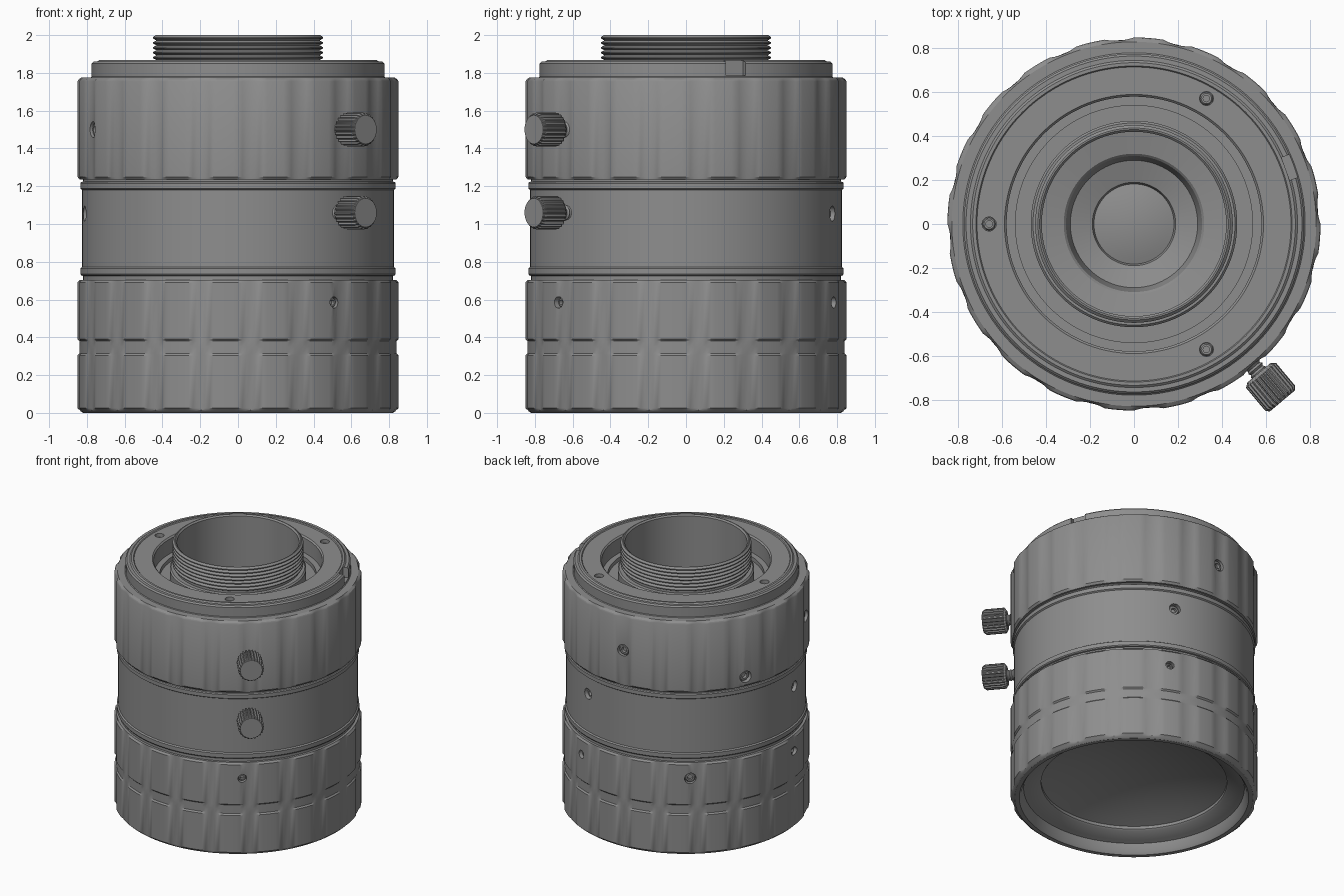
import bpy, bmesh, math
from mathutils import Matrix

if "Cube" in bpy.data.objects:
    bpy.data.objects.remove(bpy.data.objects["Cube"])

TAU = 2 * math.pi

# dark anodised metal
metal = bpy.data.materials.new("dark_metal")
metal.diffuse_color = (0.27, 0.27, 0.27, 1)
metal.use_nodes = True
metal.node_tree.nodes["Principled BSDF"].inputs["Base Color"].default_value = metal.diffuse_color


def lathe(name, profile, seg=192, closed=True, wobble=None, matrix=None):
    """Spin an (r, z) profile about z; wobble(i) trims the radius of points flagged with a third value."""
    bm = bmesh.new()
    rows = []
    for i in range(seg):
        a = TAU * i / seg
        row = []
        for p in profile:
            r = p[0] - (wobble(i) if wobble and len(p) > 2 else 0)
            row.append(bm.verts.new((r * math.cos(a), r * math.sin(a), p[1])))
        rows.append(row)
    n = len(profile)
    for i in range(seg):
        a, b = rows[i], rows[(i + 1) % seg]
        for j in range(n if closed else n - 1):
            k = (j + 1) % n
            bm.faces.new((a[j], b[j], b[k], a[k]))
    bmesh.ops.remove_doubles(bm, verts=bm.verts, dist=1e-5)
    bmesh.ops.recalc_face_normals(bm, faces=bm.faces)
    if matrix:
        bm.transform(matrix)
    return to_object(name, bm)


def to_object(name, bm):
    me = bpy.data.meshes.new(name)
    bm.to_mesh(me)
    bm.free()
    me.materials.append(metal)
    ob = bpy.data.objects.new(name, me)
    bpy.context.collection.objects.link(ob)
    return ob


def activate(ob):
    bpy.ops.object.select_all(action='DESELECT')
    ob.select_set(True)
    bpy.context.view_layer.objects.active = ob


def radial(deg, r, z):
    """Frame whose local z points outward from the lens axis."""
    return (Matrix.Rotation(math.radians(deg), 4, 'Z') @ Matrix.Translation((r, 0, z))
            @ Matrix.Rotation(math.pi / 2, 4, 'Y'))


def cut(ob, bm):
    cutter = to_object("cutter", bm)
    cutter.hide_render = True
    mod = ob.modifiers.new("cut", 'BOOLEAN')
    mod.operation, mod.solver, mod.object = 'DIFFERENCE', 'EXACT', cutter
    activate(ob)
    bpy.ops.object.modifier_apply(modifier=mod.name)
    bpy.data.objects.remove(cutter)


def screw_holes(ob, frames, rad=0.032):
    """Drill a blind hole at each frame and seat a socket set screw in it."""
    bm = bmesh.new()
    for m in frames:
        bmesh.ops.create_cone(bm, cap_ends=True, segments=20, radius1=rad, radius2=rad, depth=0.14,
                              matrix=m @ Matrix.Translation((0, 0, 0.02)))
    cut(ob, bm)
    for m in frames:
        r = rad - 0.002
        lathe("set_screw", [(0, -0.045), (r * .5, -0.045), (r * .5, -0.022), (r * .8, -0.022), (r, -0.03), (r, -0.05)],
              12, closed=False, matrix=m)


def flute(i):
    """Twenty shallow scallops around a 240-sided ring."""
    u = (i % 12) / 12
    return 0.012 * max(0, 1 - ((u - 0.25) / 0.25) ** 2)


# front grip ring with stepped opening
lathe("front_grip_ring", [
    (0.64, 0.12), (0.65, 0.11), (0.73, 0.085), (0.76, 0.075), (0.775, 0.02), (0.79, 0.0), (0.82, 0.0),
    (0.832, 0.008), (0.838, 0.015), (0.85, 0.025, 1), (0.85, 0.305, 1), (0.84, 0.315), (0.84, 0.35), (0.64, 0.35)],
    240, wobble=flute)
# recessed front glass
lathe("front_glass", [(0.645 * k / 10, 0.26 - 0.12 * (k / 10) ** 2) for k in range(11)], closed=False)

# lower focus ring
focus = lathe("focus_ring", [
    (0.74, 0.35), (0.84, 0.35), (0.84, 0.38), (0.85, 0.39, 1), (0.85, 0.69, 1), (0.838, 0.703), (0.74, 0.703)],
    240, wobble=flute)
screw_holes(focus, [radial(d, 0.85, 0.585) for d in (-53, 67, 187)], 0.03)
screw_holes(focus, [radial(127, 0.85, 0.585)], 0.04)

# smooth middle barrel with raised end bands
barrel = lathe("middle_barrel", [
    (0.74, 0.70), (0.82, 0.70), (0.82, 0.725), (0.83, 0.728), (0.835, 0.735), (0.835, 0.765), (0.825, 0.772),
    (0.825, 1.18), (0.835, 1.187), (0.835, 1.215), (0.83, 1.222), (0.82, 1.225), (0.82, 1.25), (0.74, 1.25)])
screw_holes(barrel, [radial(d, 0.825, 1.055) for d in (70, 190)], 0.04)

# upper iris ring
iris = lathe("iris_ring", [
    (0.74, 1.235), (0.838, 1.235), (0.85, 1.25, 1), (0.85, 1.755, 1), (0.845, 1.765, 1), (0.83, 1.775), (0.74, 1.775)],
    240, wobble=flute)
screw_holes(iris, [radial(94, 0.85, 1.5), radial(154, 0.85, 1.31), radial(204, 0.85, 1.5)], 0.043)

# rear plate with annular recess, side notch and three screws
plate = lathe("rear_plate", [
    (0.44, 1.66), (0.78, 1.66), (0.78, 1.775), (0.775, 1.78), (0.775, 1.85), (0.765, 1.86), (0.745, 1.86), (0.735, 1.868),
    (0.72, 1.868), (0.715, 1.862), (0.59, 1.862), (0.58, 1.852), (0.58, 1.74), (0.54, 1.74), (0.54, 1.71), (0.44, 1.71)])
bm = bmesh.new()
bmesh.ops.create_cube(bm, size=1, matrix=Matrix.Rotation(math.radians(20), 4, 'Z')
                      @ Matrix.Translation((0.79, 0, 1.85)) @ Matrix.Diagonal((0.11, 0.11, 0.13, 1)))
cut(plate, bm)
screw_holes(plate, [Matrix.Translation((0.66 * math.cos(math.radians(d)), 0.66 * math.sin(math.radians(d)), 1.862))
                    for d in (60, 180, 300)], 0.032)

# threaded mount tube on its shoulder
thread = []
for k in range(7):
    z = 1.816 + k * 0.026
    thread += [(0.432, z), (0.45, z + 0.010), (0.45, z + 0.016)]
lathe("threaded_mount", [(0.42, 1.45), (0.47, 1.66), (0.47, 1.79), (0.46, 1.80), (0.432, 1.80)] + thread
      + [(0.437, 2.0), (0.43, 2.0), (0.42, 1.99)])

# stepped rear bore and glass
lathe("rear_bore", [(0.47, 1.60), (0.43, 1.47), (0.32, 1.45), (0.31, 1.44), (0.29, 1.36), (0.19, 1.33), (0.18, 1.30)],
      96, closed=False)
lathe("rear_glass", [(0.19 * k / 6, 1.335 - 0.03 * (k / 6) ** 2) for k in range(7)], 64, closed=False)

# two knurled locking thumbscrews
for z in (1.5, 1.06):
    m = radial(-50, 0, z)
    neck = [(0, 0.79)]
    for k in range(5):
        neck += [(0.034, 0.79 + k * 0.02), (0.042, 0.80 + k * 0.02)]
    lathe("thumbscrew_shank", neck + [(0.036, 0.90)], 24, closed=False, matrix=m)
    lathe("thumbscrew_knob", [(0, 0.885), (0.068, 0.885), (0.089, 0.90, 1), (0.089, 1.035, 1), (0.076, 1.052), (0, 1.052)],
          96, closed=False, wobble=lambda i: 0.009 if i % 4 > 1 else 0, matrix=m)

# smooth shading with crisp edges
for ob in list(bpy.context.scene.objects):
    activate(ob)
    bpy.ops.object.shade_smooth_by_angle(angle=math.radians(28))
